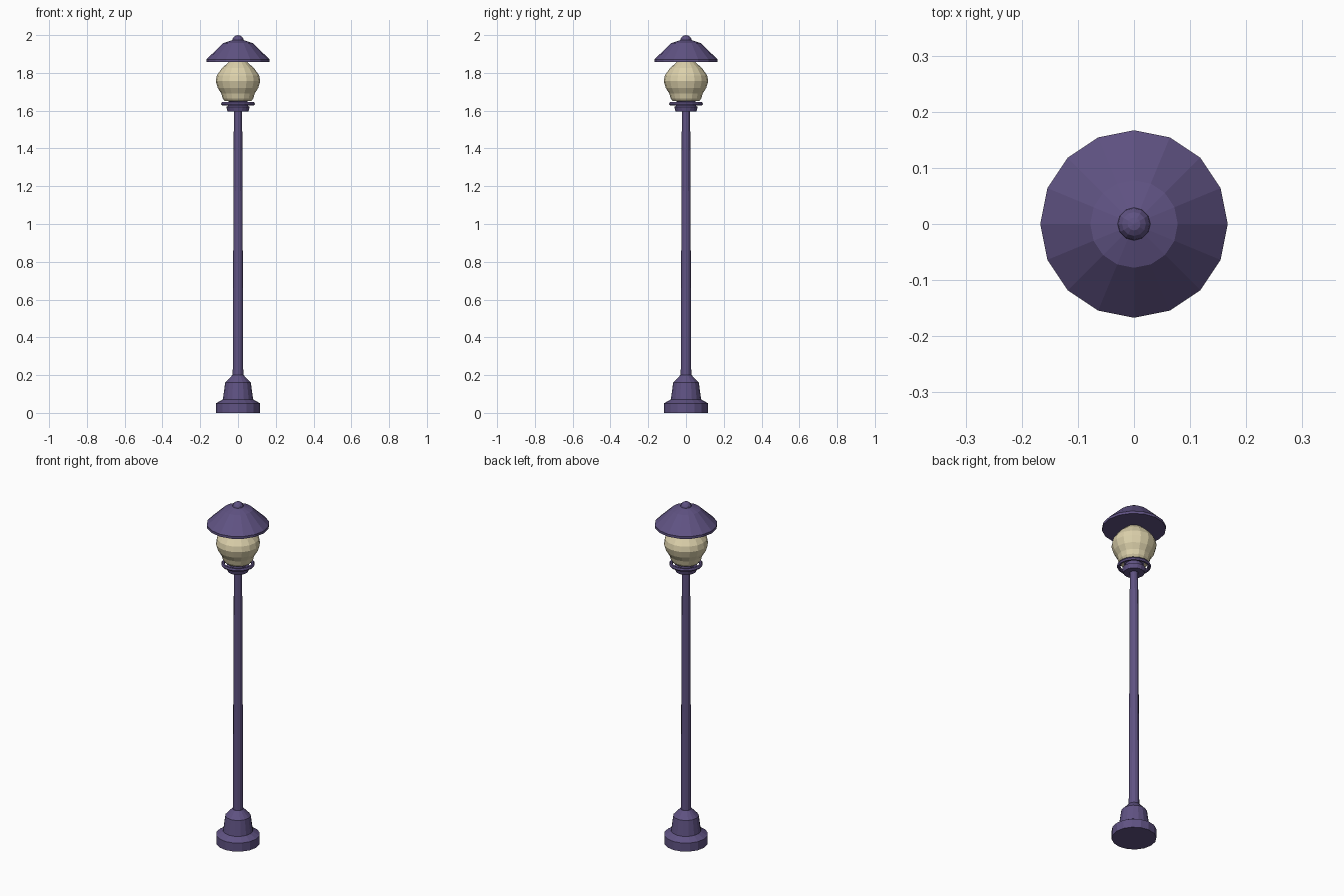
import bpy
import bmesh
import math

cube = bpy.data.objects.get("Cube")
if cube:
    bpy.data.objects.remove(cube)


def make_material(name, rgb):
    mat = bpy.data.materials.new(name)
    mat.use_nodes = True
    mat.diffuse_color = (*rgb, 1)
    mat.node_tree.nodes["Principled BSDF"].inputs["Base Color"].default_value = (*rgb, 1)
    return mat


purple = make_material("purple paint", (0.115, 0.085, 0.225))
cream = make_material("cream glass", (0.72, 0.64, 0.41))


def lathe(name, profile, mat, sides=16, closed=False):
    """Turn (radius, height) points round the z axis, capping open ends."""
    bm = bmesh.new()
    rings = []
    for r, z in profile:
        rings.append([bm.verts.new((r * math.cos(a), r * math.sin(a), z))
                      for a in (math.tau * i / sides for i in range(sides))])
    pairs = list(zip(rings, rings[1:]))
    if closed:
        pairs.append((rings[-1], rings[0]))
    else:
        bm.faces.new(rings[0][::-1])
        bm.faces.new(rings[-1])
    for low, high in pairs:
        for i in range(sides):
            j = (i + 1) % sides
            bm.faces.new((low[i], low[j], high[j], high[i]))
    bmesh.ops.recalc_face_normals(bm, faces=bm.faces)
    mesh = bpy.data.meshes.new(name)
    bm.to_mesh(mesh)
    bm.free()
    mesh.materials.append(mat)
    obj = bpy.data.objects.new(name, mesh)
    bpy.context.collection.objects.link(obj)
    return obj


# Stepped foot and tapering pole
lathe("base", [(0.117, 0), (0.117, 0.05), (0.08, 0.072), (0.068, 0.16), (0.03, 0.2)], purple)
lathe("pole", [(0.028, 0.18), (0.022, 1.61)], purple, sides=12)

# Collar that carries the globe, with a loose ring round it
lathe("collar", [(0.055, 1.595), (0.062, 1.62), (0.045, 1.63), (0.045, 1.645), (0.06, 1.655)], purple)
ring_section = [(0.08 + 0.01 * math.cos(a), 1.636 + 0.01 * math.sin(a))
                for a in (math.tau * i / 6 for i in range(6))]
lathe("collar_ring", ring_section, purple, closed=True)

# Bulbous lamp globe
lathe("globe", [(0.07, 1.65), (0.081, 1.665), (0.088, 1.69), (0.107, 1.72), (0.118, 1.757),
                (0.112, 1.787), (0.085, 1.825), (0.045, 1.86), (0.02, 1.87)], cream)

# Wide shade and ball finial
lathe("shade", [(0.167, 1.858), (0.167, 1.872), (0.078, 1.957), (0.025, 1.975)], purple)
bpy.ops.mesh.primitive_uv_sphere_add(segments=12, ring_count=8, radius=0.03, location=(0, 0, 1.97))
finial = bpy.context.object
finial.name = "finial"
finial.data.materials.append(purple)
